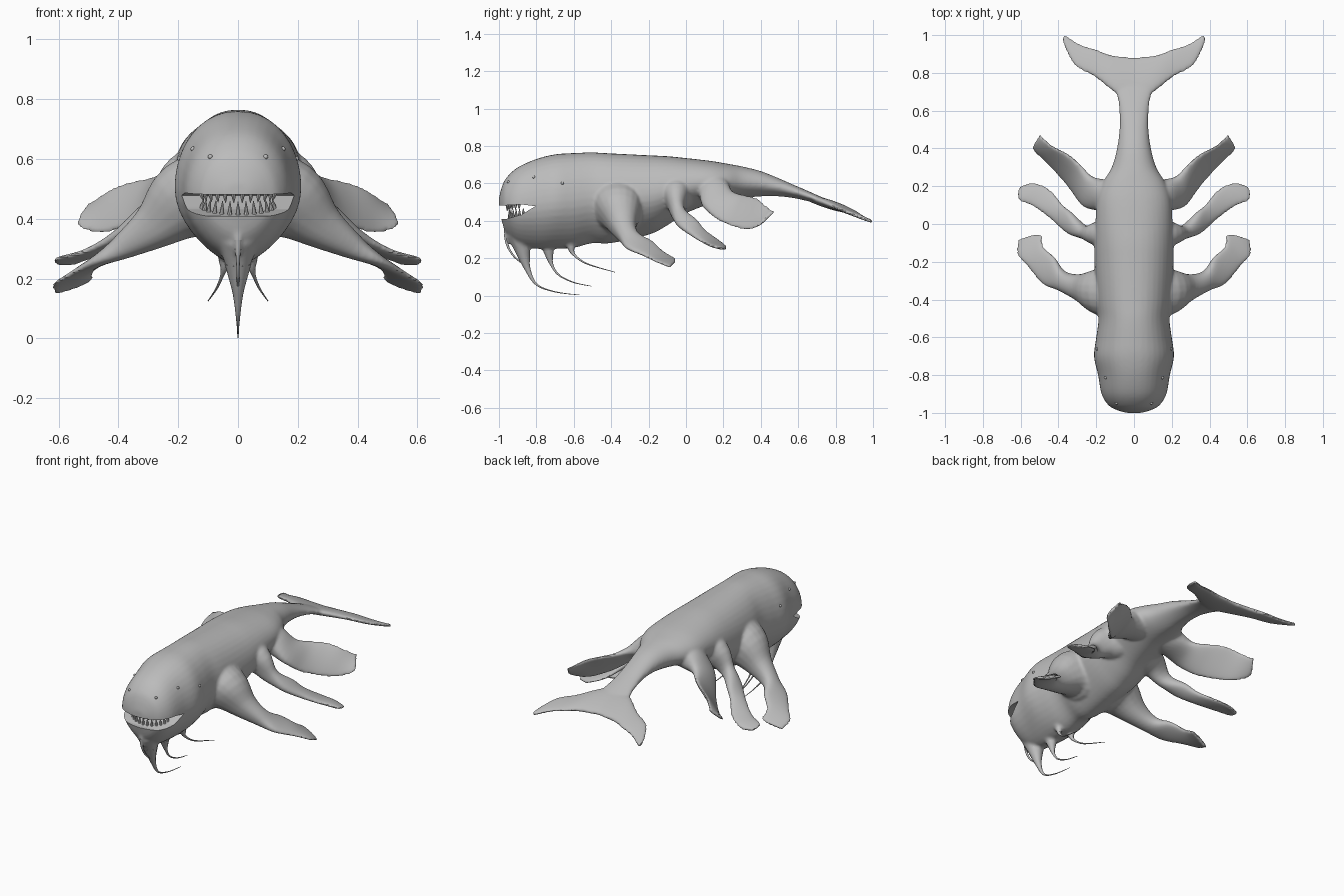
import bpy, bmesh, math
from mathutils import Vector as V

if "Cube" in bpy.data.objects:
    bpy.data.objects.remove(bpy.data.objects["Cube"])

skin = bpy.data.materials.new("grey skin")
skin.diffuse_color = (0.5, 0.5, 0.5, 1)
skin.use_nodes = True
skin.node_tree.nodes["Principled BSDF"].inputs["Base Color"].default_value = skin.diffuse_color


def make(name, bm):
    bmesh.ops.recalc_face_normals(bm, faces=bm.faces)
    me = bpy.data.meshes.new(name)
    bm.to_mesh(me)
    bm.free()
    me.materials.append(skin)
    ob = bpy.data.objects.new(name, me)
    bpy.context.collection.objects.link(ob)
    return ob


def spline(rows, n):
    """Catmull-Rom resampling of equal-length number rows."""
    out, last = [], len(rows) - 1
    for i in range(last):
        p = [rows[max(0, min(last, i + k))] for k in (-1, 0, 1, 2)]
        for j in range(n):
            t = j / n
            out.append([0.5 * (2 * b + (c - a) * t + (2*a - 5*b + 4*c - d) * t*t
                        + (3*b - a - 3*c + d) * t**3) for a, b, c, d in zip(*p)])
    return out + [list(rows[-1])]


def loft(bm, rings):
    vs = [[bm.verts.new(p) for p in r] for r in rings]
    n = len(vs[0])
    for a, b in zip(vs, vs[1:]):
        for i in range(n):
            bm.faces.new((a[i], a[(i + 1) % n], b[(i + 1) % n], b[i]))
    bm.faces.new(vs[0])
    bm.faces.new(vs[-1][::-1])


def power(v, e):
    return math.copysign(abs(v) ** e, v)


def fin(bm, rows, side):
    """Blade from rows: leading point, trailing point, half thickness."""
    rows = spline(rows, 4)
    mids = [(V(r[:3]) + V(r[3:6])) / 2 for r in rows]
    rings = []
    for i, r in enumerate(rows):
        span = mids[min(i + 1, len(mids) - 1)] - mids[max(i - 1, 0)]
        half = (V(r[3:6]) - V(r[:3])) / 2
        nrm = half.cross(span).normalized() * r[6]
        ring = []
        for k in range(20):
            a = math.tau * k / 20
            p = mids[i] + half * math.cos(a) + nrm * power(math.sin(a), 0.8)
            ring.append((p.x * side, p.y, p.z))
        rings.append(ring)
    loft(bm, rings)


def tube(bm, rows, side=1):
    """Tapered strand from rows: x, y, z, radius."""
    rows = spline(rows, 6)
    rings = []
    for i, r in enumerate(rows):
        d = V(rows[min(i + 1, len(rows) - 1)][:3]) - V(rows[max(i - 1, 0)][:3])
        u = V((1, 0, 0))
        w = d.cross(u).normalized()
        u = w.cross(d).normalized()
        rings.append([((p := V(r[:3]) + (u * math.cos(a) + w * math.sin(a)) * max(r[3], .0015)).x * side,
                       p.y, p.z) for a in (math.tau * k / 10 for k in range(10))])
    loft(bm, rings)


# body: y, top, bottom, half width
body_rows = [
    (-1.0, .52, .46, .04), (-.985, .58, .40, .09), (-.96, .63, .33, .135), (-.9, .685, .27, .172),
    (-.8, .73, .25, .19), (-.7, .755, .25, .212), (-.6, .762, .255, .2), (-.5, .765, .28, .188),
    (-.4, .76, .28, .2), (-.2, .75, .325, .21), (-.1, .745, .375, .21), (0, .735, .44, .205),
    (.13, .72, .49, .195), (.22, .705, .51, .165), (.3, .69, .52, .118), (.4, .665, .53, .09),
    (.5, .625, .53, .077), (.58, .59, .52, .077), (.65, .56, .505, .085), (.75, .515, .48, .11)]
rings = []
for y, top, bot, w in spline(body_rows, 4):
    zc = bot + 0.5 * (top - bot)
    ring = []
    for k in range(40):
        c, s = math.cos(math.tau * k / 40), math.sin(math.tau * k / 40)
        if s >= 0:
            ring.append((w * power(c, .9), y, zc + (top - zc) * s))
        else:
            ring.append((w * c * (1 - .3 * s * s), y, zc + (zc - bot) * s))
    rings.append(ring)
bm = bmesh.new()
loft(bm, rings)

# three pairs of flippers and the tail fluke
front = [(.08, -.52, .48, .08, -.20, .48, .16), (.18, -.485, .455, .18, -.235, .455, .135),
         (.28, -.415, .375, .28, -.265, .375, .08), (.39, -.355, .30, .37, -.25, .32, .045),
         (.48, -.32, .255, .42, -.175, .285, .024), (.56, -.23, .215, .48, -.12, .235, .015),
         (.62, -.16, .18, .485, -.06, .20, .011), (.615, -.085, .15, .52, -.055, .18, .01)]
middle = [(.08, -.17, .56, .08, .07, .56, .11), (.18, -.12, .52, .18, .02, .53, .09),
          (.27, -.08, .445, .25, -.01, .45, .05), (.35, -.05, .38, .33, .06, .40, .03),
          (.44, .025, .325, .38, .105, .345, .02), (.53, .09, .285, .435, .175, .295, .014),
          (.615, .13, .265, .505, .215, .265, .011), (.61, .195, .25, .54, .22, .25, .01)]
rear = [(.08, .05, .59, .08, .235, .60, .09), (.17, .07, .54, .16, .235, .58, .07),
        (.26, .09, .475, .23, .255, .55, .035), (.32, .16, .41, .29, .32, .535, .02),
        (.375, .23, .375, .35, .37, .525, .015), (.46, .32, .35, .425, .41, .50, .012),
        (.53, .385, .37, .48, .455, .46, .01), (.54, .405, .39, .495, .48, .455, .01)]
fluke = [(-.01, .62, .535, -.01, .88, .45, .024), (.10, .695, .515, .12, .895, .445, .022),
         (.21, .78, .48, .20, .925, .435, .016), (.31, .835, .455, .28, .95, .42, .012),
         (.365, .93, .42, .34, .985, .40, .01), (.38, .985, .40, .365, 1.0, .395, .009)]
for side in (1, -1):
    for rows in (front, middle, rear, fluke):
        fin(bm, rows, side)

# fleshy nubs where the barbels leave the chin
barbels = {
    "chin_barbel": ([(0, -.89, .33, .075), (0, -.875, .25, .045), (0, -.85, .15, .018), (0, -.80, .06, .006),
                     (0, -.70, .02, .003), (0, -.57, .003, .0015)], (1,)),
    "throat_barbel": ([(0, -.74, .30, .06), (0, -.735, .24, .03), (0, -.72, .17, .01), (0, -.68, .11, .005),
                       (0, -.60, .07, .003), (0, -.505, .05, .0015)], (1,)),
    "lip_barbel": ([(0, -.95, .37, .025), (0, -.962, .33, .013), (0, -.955, .27, .007),
                    (0, -.92, .21, .005), (0, -.86, .16, .003)], (1,)),
    "neck_barbel": ([(.04, -.62, .31, .045), (.043, -.615, .26, .022), (.05, -.60, .22, .008),
                     (.07, -.53, .17, .004), (.10, -.38, .125, .0015)], (1, -1))}
for rows, sides in barbels.values():
    for side in sides:
        tube(bm, rows[:3], side)
body = make("body", bm)

# mouth cutter: wedge running across the snout
bm = bmesh.new()
wedge = [(-1.1, .41), (-.96, .41), (-.88, .432), (-.805, .478), (-.88, .487), (-1.1, .475)]
loft(bm, [[(x, y, z) for y, z in wedge] for x in (-.4, .4)])
cutter = make("mouth_cutter", bm)
cutter.hide_render = True

# fuse the flesh, soften it, then open the mouth
bpy.context.view_layer.objects.active = body
body.select_set(True)
m = body.modifiers.new("fuse", 'REMESH')
m.mode, m.voxel_size = 'VOXEL', 0.0085
bpy.ops.object.modifier_apply(modifier="fuse")
m = body.modifiers.new("soften", 'SMOOTH')
m.factor, m.iterations = 0.5, 6
bpy.ops.object.modifier_apply(modifier="soften")
m = body.modifiers.new("mouth", 'BOOLEAN')
m.operation, m.solver, m.object = 'DIFFERENCE', 'EXACT', cutter
bpy.ops.object.modifier_apply(modifier="mouth")
bpy.data.objects.remove(cutter)

# barbel strands
strands = []
for name, (rows, sides) in barbels.items():
    bm = bmesh.new()
    for side in sides:
        tube(bm, rows[1:], side)
    strands.append(make(name, bm))

# teeth around the jaw arc
for name, lower in (("lower_teeth", True), ("upper_teeth", False)):
    bm = bmesh.new()
    for i in range(13):
        a = math.radians(-78 + 13 * i + (0 if lower else 6.5))
        if a > 1.4:
            continue
        x, y = .125 * math.sin(a), -.85 - .095 * math.cos(a)
        size = .6 + .4 * math.cos(a)
        if lower:
            z0 = .405 + (y + .955) * .35 - .005
            z1 = z0 + .055 * size
        else:
            x, y, z0 = x * 1.05, y - .012, .488
            z1 = z0 - .036 * size
        loft(bm, [[(x * (1 - .06 * k) + r * math.cos(t), y + r * math.sin(t), z0 + (z1 - z0) * k)
                   for t in (math.tau * j / 8 for j in range(8))]
                  for k, r in ((0, .009), (.5, .006), (1, .001))])
    strands.append(make(name, bm))

# small bead eyes, three on each side, set on the skin
bm = bmesh.new()
for side in (1, -1):
    for p in ((.10, -.96, .615), (.17, -.82, .645), (.21, -.66, .605)):
        hit = body.closest_point_on_mesh(V((p[0] * side, p[1], p[2])))[1]
        e = bmesh.ops.create_uvsphere(bm, u_segments=12, v_segments=8, radius=.008)
        bmesh.ops.translate(bm, verts=e["verts"], vec=hit)
strands.append(make("eyes", bm))

# smooth shading
for ob in strands:
    ob.select_set(True)
bpy.ops.object.shade_smooth_by_angle(angle=math.radians(40))
